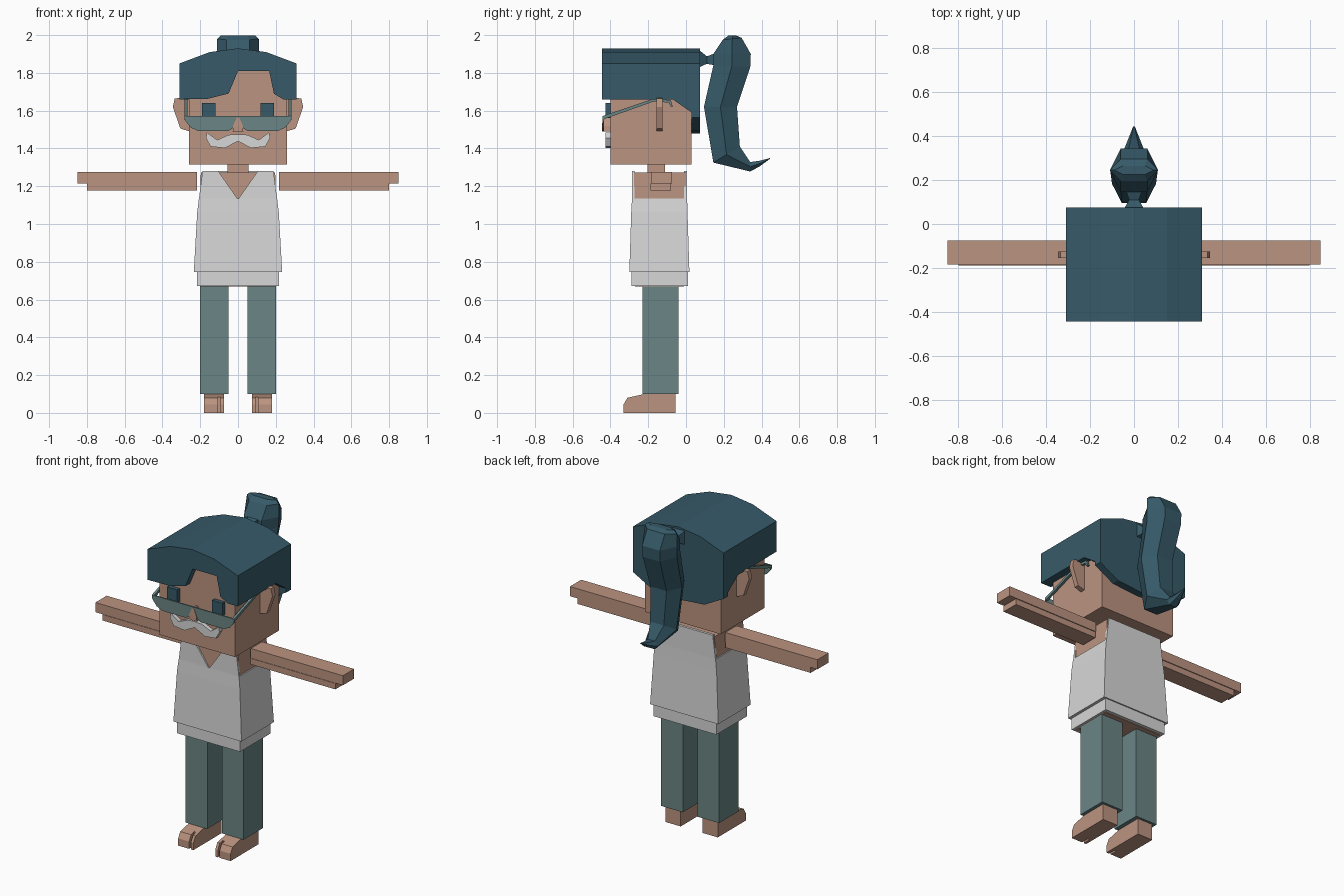
import bpy
import bmesh

cube = bpy.data.objects.get("Cube")
if cube:
    bpy.data.objects.remove(cube, do_unlink=True)


def material(name, r, g, b):
    m = bpy.data.materials.new(name)
    m.use_nodes = True
    m.diffuse_color = (r, g, b, 1)
    m.node_tree.nodes["Principled BSDF"].inputs["Base Color"].default_value = (r, g, b, 1)
    return m


skin = material("skin", .50, .295, .215)
hair = material("dark teal hair", .037, .102, .14)
cloth = material("white cloth", .68, .68, .68)
teal = material("grey teal", .145, .235, .232)


def finish(name, bm, mat, mirror=False):
    bmesh.ops.recalc_face_normals(bm, faces=bm.faces)
    mesh = bpy.data.meshes.new(name)
    bm.to_mesh(mesh)
    bm.free()
    mesh.materials.append(mat)
    ob = bpy.data.objects.new(name, mesh)
    bpy.context.collection.objects.link(ob)
    if mirror:
        ob.modifiers.new("Mirror", 'MIRROR').use_mirror_merge = False
    return ob


def loft(name, rings, mat, mirror=False):
    """Skin a list of equal-sized rings and cap both ends."""
    bm = bmesh.new()
    loops = [[bm.verts.new(p) for p in ring] for ring in rings]
    n = len(loops[0])
    for a, b in zip(loops, loops[1:]):
        for i in range(n):
            j = (i + 1) % n
            bm.faces.new((a[i], a[j], b[j], b[i]))
    bm.faces.new(loops[0])
    bm.faces.new(loops[-1])
    return finish(name, bm, mat, mirror)


def prism(name, axis, pts, a, b, mat, mirror=False):
    """Extrude an outline along x (outline is y,z) or y (outline is x,z)."""
    def ring(d):
        return [(d, p, q) if axis == 'x' else (p, d, q) for p, q in pts]
    return loft(name, [ring(a), ring(b)], mat, mirror)


def rect(x0, x1, y0, y1, z):
    return [(x0, y0, z), (x1, y0, z), (x1, y1, z), (x0, y1, z)]


def box(name, x0, x1, y0, y1, z0, z1, mat, mirror=False):
    return loft(name, [rect(x0, x1, y0, y1, z0), rect(x0, x1, y0, y1, z1)], mat, mirror)


def both(half):
    """Complete a right half outline with its mirror image."""
    return half + [(-x, z) for x, z in reversed(half) if x > 0]


# Head, neck and ears
box("head", -.26, .26, -.40, .03, 1.315, 1.84, skin)
box("neck", -.055, .055, -.205, -.11, 1.24, 1.33, skin)
prism("ear", 'y', [(.255, 1.67), (.335, 1.665), (.345, 1.62), (.305, 1.505), (.255, 1.49)],
      -.155, -.125, skin, True)

# Face
box("eye", .12, .19, -.425, -.395, 1.56, 1.64, hair, True)
loft("nose", [rect(-.028, .028, -.444, -.395, 1.49), rect(-.026, .026, -.444, -.395, 1.52),
              rect(-.006, .006, -.442, -.395, 1.565)], skin)
prism("moustache", 'y', both([(0, 1.475), (.05, 1.472), (.11, 1.445), (.165, 1.485), (.17, 1.455),
                              (.145, 1.41), (.07, 1.402), (0, 1.438)]), -.425, -.395, cloth)

# Glasses
prism("glasses_lens", 'y', both([(0, 1.572), (.28, 1.572), (.278, 1.545), (.25, 1.51), (.21, 1.492),
                                 (.05, 1.492), (.025, 1.51), (0, 1.545)]), -.441, -.433, teal)
prism("glasses_arm", 'x', [(-.441, 1.55), (-.441, 1.572), (-.167, 1.665), (-.08, 1.655), (-.07, 1.62),
                           (-.08, 1.62), (-.09, 1.642), (-.167, 1.65), (-.42, 1.56)],
      .268, .283, teal, True)

# Hair cap: fringe, roof, nape and sides
arch = [(-.31, 1.85), (-.15, 1.91), (0, 1.93), (.15, 1.91), (.31, 1.85)]
prism("hair_fringe", 'y', arch + [(.31, 1.66), (.24, 1.66), (.19, 1.69), (.165, 1.81), (0, 1.81),
                                  (-.05, 1.69), (-.16, 1.663), (-.31, 1.66)], -.445, -.40, hair)
prism("hair_roof", 'y', arch + [(.31, 1.82), (-.31, 1.82)], -.40, .03, hair)
prism("hair_nape", 'y', arch + [(.31, 1.565), (.18, 1.495), (0, 1.48), (-.18, 1.495), (-.31, 1.565)],
      .03, .075, hair)
prism("hair_side", 'x', [(-.40, 1.82), (.03, 1.82), (.03, 1.59), (-.07, 1.66), (-.40, 1.66)],
      .26, .31, hair, True)

# Hair tie narrowing between the cap and the ponytail
loft("hair_tie", [[(-w, y, z - h), (w, y, z - h), (w, y, z + h), (-w, y, z + h)]
                  for y, z, w, h in [(.07, 1.875, .045, .045), (.11, 1.868, .022, .02),
                                     (.16, 1.872, .04, .033)]], hair)


# Ponytail: six-sided sections from front edge to back edge
def tail_ring(fy, fz, by, bz, w):
    my, mz, e = (fy + by) / 2, (fz + bz) / 2, w * .55
    return [(-e, fy, fz), (e, fy, fz), (w, my, mz), (e, by, bz), (-e, by, bz), (-w, my, mz)]


loft("ponytail", [tail_ring(*s) for s in [
    (.225, 1.998, .265, 1.998, .09), (.195, 1.975, .295, 1.985, .11), (.145, 1.9, .343, 1.9, .11),
    (.145, 1.84, .34, 1.83, .108), (.095, 1.62, .27, 1.62, .1), (.145, 1.325, .285, 1.41, .085),
    (.34, 1.278, .34, 1.328, .045), (.39, 1.305, .39, 1.335, .025), (.444, 1.345, .444, 1.349, .004)]],
    hair)

# Torso and sleeveless shirt
loft("torso", [rect(-.2, .2, -.278, 0, 1.1), rect(-.197, .197, -.275, 0, 1.272)], skin)
loft("shirt_body", [rect(-.234, .234, -.30, .018, .745), rect(-.216, .216, -.29, .008, 1.06),
                    rect(-.207, .207, -.286, .006, 1.135)], cloth)
prism("shirt_front", 'y', both([(0, 1.13), (.105, 1.28), (.188, 1.28), (.207, 1.13)]),
      -.286, -.272, cloth)
prism("shirt_back", 'y', both([(.188, 1.28), (.207, 1.13)]), -.01, .006, cloth)
box("shirt_hem", -.216, .216, -.288, .01, .672, .745, cloth)
box("hips", -.2, .2, -.27, -.01, .668, .7, skin)

# Arms and hands
box("arm", .217, .85, -.185, -.075, 1.215, 1.275, skin, True)
box("forearm_underside", .217, .8, -.188, -.08, 1.178, 1.215, skin, True)

# Trousers
box("trouser_leg", .05, .2, -.23, -.04, .1, .69, teal, True)

# Feet with a slit beside the big toe
foot = [(-.055, 0), (-.055, .11), (-.22, .1), (-.31, .08), (-.33, .045), (-.33, 0)]
prism("foot", 'x', foot, .105, .18, skin, True)
prism("big_toe", 'x', foot, .075, .092, skin, True)
prism("toe_gap", 'x', foot[:3] + [(-.28, .085), (-.28, 0)], .092, .105, skin, True)
